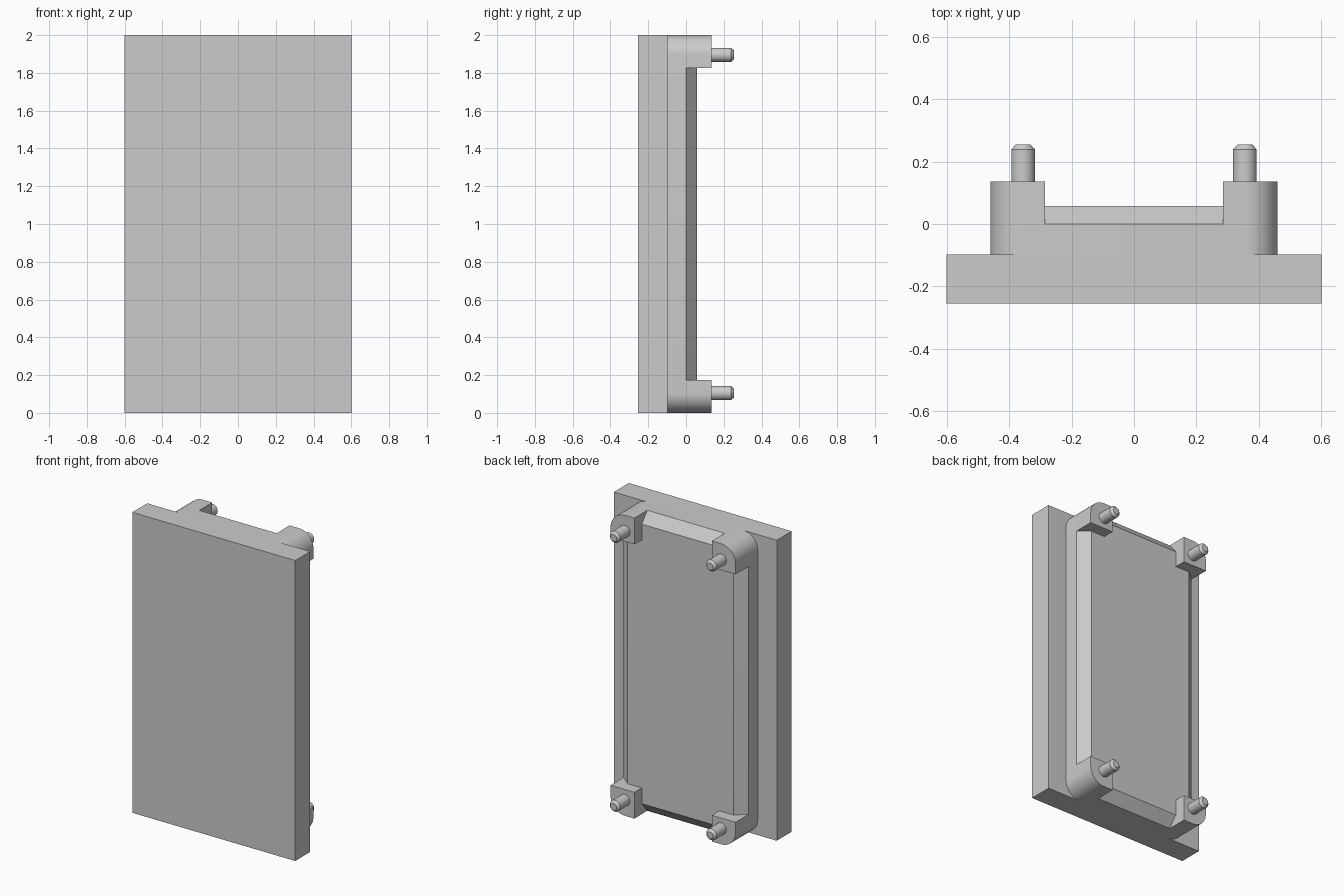
import bpy, bmesh
from math import sin, cos, pi

if "Cube" in bpy.data.objects:
    bpy.data.objects.remove(bpy.data.objects["Cube"])

grey = bpy.data.materials.new("plain grey")
grey.use_nodes = True
colour = (0.6, 0.6, 0.6, 1)
grey.diffuse_color = colour
grey.node_tree.nodes["Principled BSDF"].inputs["Base Color"].default_value = colour

# Depths along y
FRONT, PLATE_BACK, RIM, PANEL, POST, PIN = -0.255, -0.098, 0.0, 0.058, 0.136, 0.255
HALF_W, HALF_H, RADIUS = 0.46, 1.0, 0.105
POST_SIZE = 0.175


def arc(cx, cz, r, start, sweep, steps):
    angles = [start + sweep * i / steps for i in range(steps + 1)]
    return [(cx + r * cos(a), cz + r * sin(a)) for a in angles]


def rounded(w, h, r):
    ring = []
    for i, (sx, sz) in enumerate([(1, 1), (-1, 1), (-1, -1), (1, -1)]):
        ring += arc(sx * (w - r), sz * (h - r), r, i * pi / 2, pi / 2, 10)
    return ring


def circle(cx, cz, r):
    return arc(cx, cz, r, 0, 2 * pi, 32)[:-1]


def loft(name, sections, mirrored=False):
    """Skin a list of (y, outline) sections and cap both ends."""
    bm = bmesh.new()
    rings = [[bm.verts.new((x, y, z)) for x, z in ring] for y, ring in sections]
    for a, b in zip(rings, rings[1:]):
        for i in range(len(a)):
            bm.faces.new((a[i - 1], a[i], b[i], b[i - 1]))
    bm.faces.new(rings[0])
    bm.faces.new(rings[-1])
    bmesh.ops.recalc_face_normals(bm, faces=bm.faces)
    mesh = bpy.data.meshes.new(name)
    bm.to_mesh(mesh)
    bm.free()
    mesh.materials.append(grey)
    obj = bpy.data.objects.new(name, mesh)
    obj.location.z = HALF_H
    bpy.context.collection.objects.link(obj)
    if mirrored:
        mod = obj.modifiers.new("four corners", "MIRROR")
        mod.use_axis = (True, False, True)
        mod.use_mirror_merge = False
    bpy.ops.object.select_all(action="DESELECT")
    obj.select_set(True)
    bpy.context.view_layer.objects.active = obj
    bpy.ops.object.shade_smooth_by_angle(angle=pi / 6)
    return obj


# Flat front plate
plate = [(0.6, 1), (-0.6, 1), (-0.6, -1), (0.6, -1)]
loft("front_plate", [(FRONT, plate), (PLATE_BACK, plate)])

# Rounded backing block with a chamfered rear edge
outline = rounded(HALF_W, HALF_H, RADIUS)
inset = 0.07
loft("backing_block", [
    (PLATE_BACK, outline),
    (RIM, outline),
    (PANEL, rounded(HALF_W - inset, HALF_H - inset, RADIUS - inset)),
])

# Corner posts, rounded on the outer corner only
px, pz = HALF_W - RADIUS, HALF_H - RADIUS
inner_x, inner_z = HALF_W - POST_SIZE, HALF_H - POST_SIZE
corner = arc(px, pz, RADIUS, 0, pi / 2, 10)
corner += [(inner_x, HALF_H), (inner_x, inner_z), (HALF_W, inner_z)]
loft("corner_posts", [(RIM, corner), (POST, corner)], mirrored=True)

# Locating pins with chamfered tips
shaft, tip = circle(px, pz, 0.038), circle(px, pz, 0.023)
loft("locating_pins", [(POST, shaft), (PIN - 0.016, shaft), (PIN, tip)], mirrored=True)
